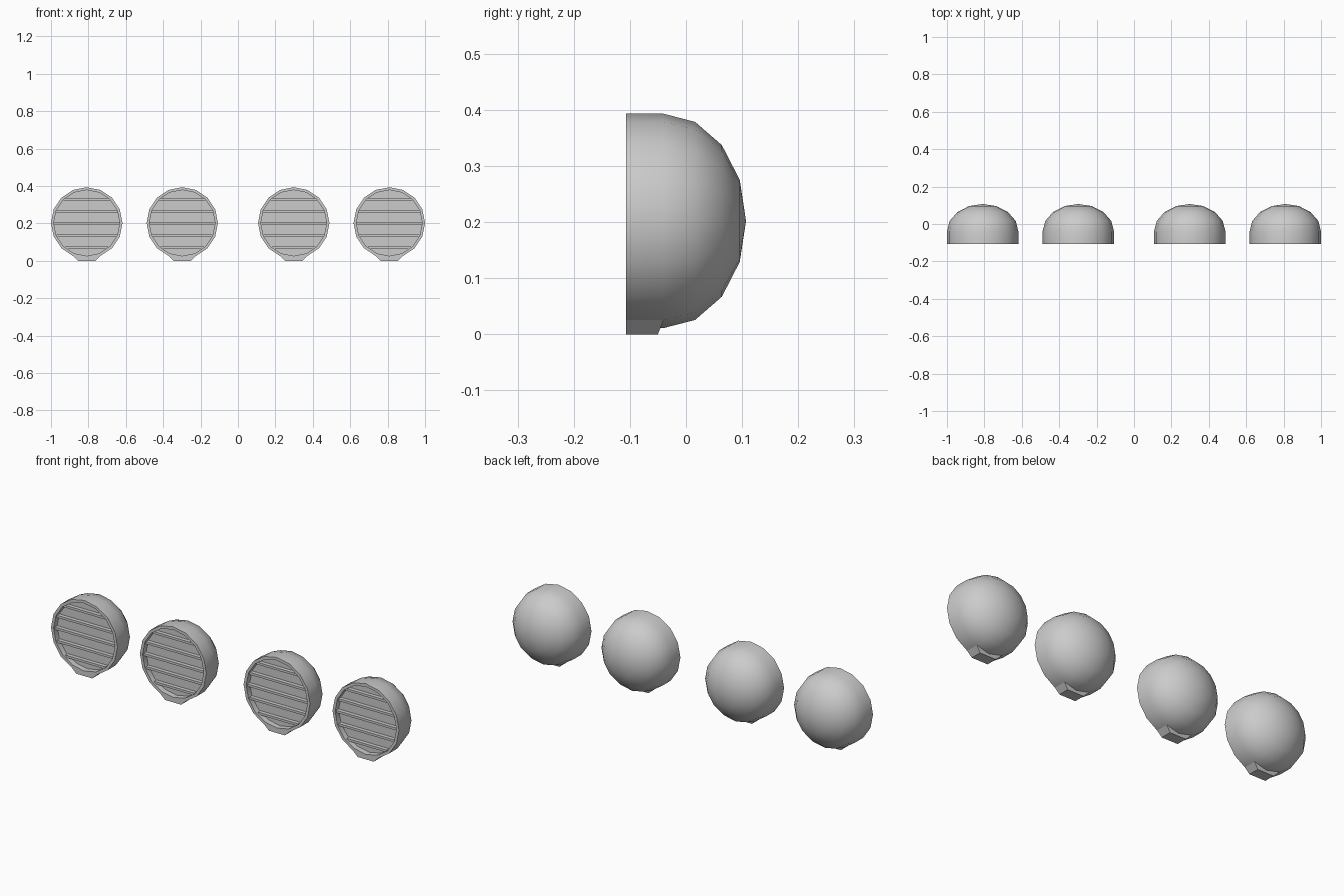
import bpy, bmesh, math

if "Cube" in bpy.data.objects:
    bpy.data.objects.remove(bpy.data.objects["Cube"])

R, ZC, SEG = 0.191, 0.202, 16
FRONT, WAIST, DEPTH = -0.107, -0.04, 0.147
INNER, PANEL = 0.176, -0.078


def finish(name, bm, x):
    bmesh.ops.recalc_face_normals(bm, faces=bm.faces)
    mesh = bpy.data.meshes.new(name)
    bm.to_mesh(mesh)
    bm.free()
    ob = bpy.data.objects.new(name, mesh)
    ob.location.x = x
    bpy.context.collection.objects.link(ob)
    return ob


def lamp_bowl(x):
    # domed back, straight collar, rim and recessed panel, as one lathe
    bm = bmesh.new()
    profile = [(R * math.cos(a), WAIST + DEPTH * math.sin(a))
               for a in (math.radians(22.5 * i) for i in (3, 2, 1, 0))]
    profile += [(R, FRONT), (INNER, FRONT), (INNER, PANEL)]
    rings = []
    for r, y in profile:
        rings.append([bm.verts.new((r * math.sin(t), y, ZC + r * math.cos(t)))
                      for t in (2 * math.pi * k / SEG for k in range(SEG))])
    for a, b in zip(rings, rings[1:]):
        for k in range(SEG):
            n = (k + 1) % SEG
            bm.faces.new((a[k], a[n], b[n], b[k]))
    pole = bm.verts.new((0, WAIST + DEPTH, ZC))
    for k in range(SEG):
        bm.faces.new((rings[0][k], rings[0][(k + 1) % SEG], pole))
    bm.faces.new(rings[-1])
    ob = finish("lamp_bowl", bm, x)
    bpy.ops.object.select_all(action='DESELECT')
    ob.select_set(True)
    bpy.context.view_layer.objects.active = ob
    bpy.ops.object.shade_smooth_by_angle(angle=math.radians(35))


def prism(name, x, front, back):
    # solid between two quads
    bm = bmesh.new()
    f = [bm.verts.new(p) for p in front]
    b = [bm.verts.new(p) for p in back]
    bm.faces.new(f)
    bm.faces.new(b)
    for k in range(4):
        n = (k + 1) % 4
        bm.faces.new((f[k], f[n], b[n], b[k]))
    finish(name, bm, x)


def slat(x, z):
    h = 0.006
    w = math.sqrt(INNER ** 2 - (z - ZC) ** 2)
    quad = lambda y: [(-w, y, z - h), (w, y, z - h), (w, y, z + h), (-w, y, z + h)]
    prism("grille_slat", x, quad(-0.098), quad(PANEL + 0.002))


def foot(x):
    quad = lambda y, yb: [(-0.046, yb, 0), (0.046, yb, 0), (0.073, y, 0.0255), (-0.073, y, 0.0255)]
    # split around the recess so the foot stays below the rim
    top = 0.0255
    bm = bmesh.new()
    pts = [(-0.046, 0), (0.046, 0), (0.073, top), (0, ZC - R), (-0.073, top)]
    f = [bm.verts.new((px, FRONT, pz)) for px, pz in pts]
    b = [bm.verts.new((px, -0.05 + 0.01 * pz / top, pz)) for px, pz in pts]
    bm.faces.new(f)
    bm.faces.new(b)
    for k in range(5):
        n = (k + 1) % 5
        bm.faces.new((f[k], f[n], b[n], b[k]))
    finish("mounting_foot", bm, x)


for side in (-1, 1):
    for cx in (0.298, 0.809):
        x = side * cx
        lamp_bowl(x)
        foot(x)
        for i in range(5):
            slat(x, 0.069 + 0.0645 * i)
